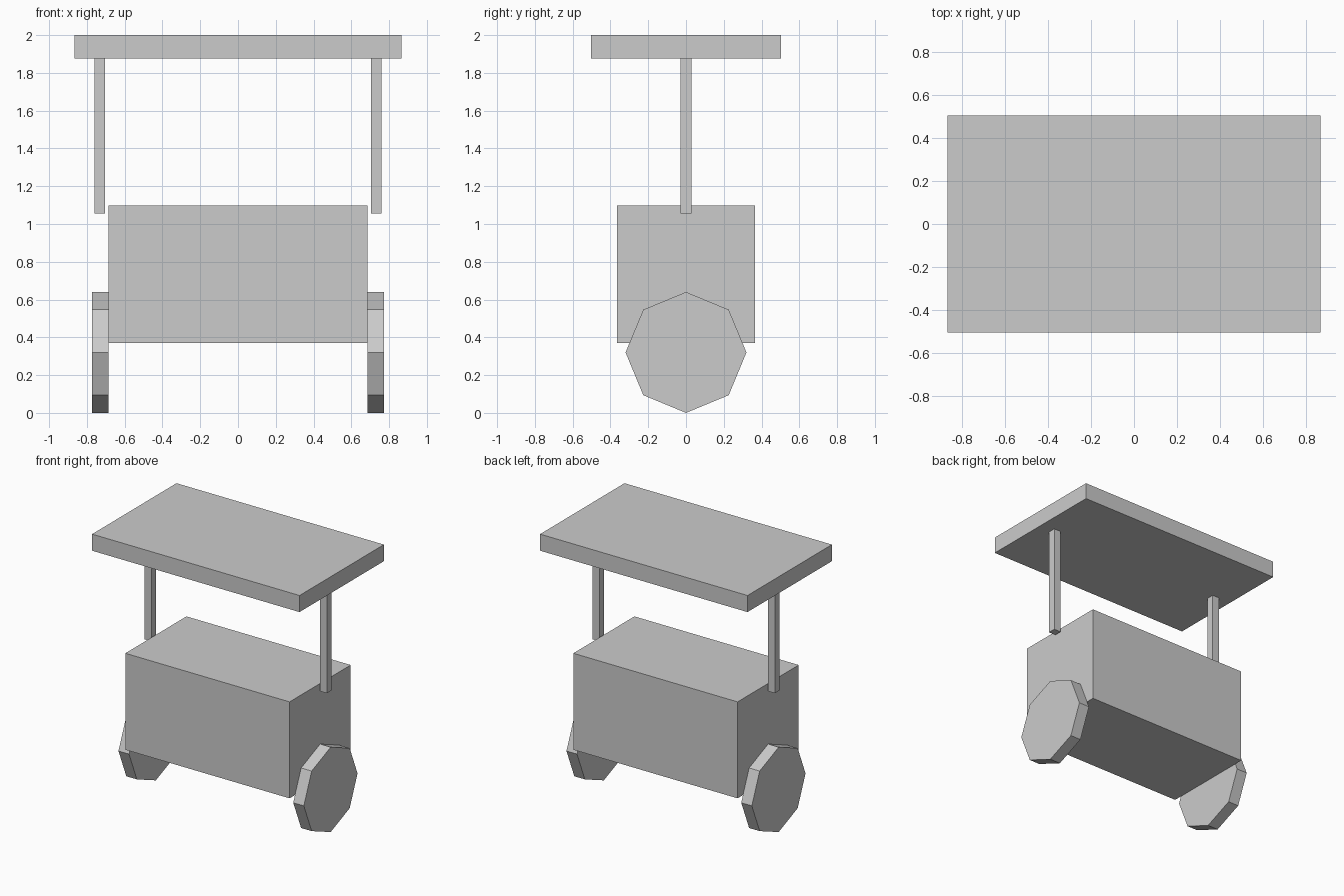
import bpy
from math import pi

cube = bpy.data.objects.get("Cube")
if cube:
    bpy.data.objects.remove(cube, do_unlink=True)

# One plain grey for the whole cart
grey = bpy.data.materials.new("plain_grey")
grey.use_nodes = True
colour = (0.6, 0.6, 0.6, 1)
grey.diffuse_color = colour
grey.node_tree.nodes["Principled BSDF"].inputs["Base Color"].default_value = colour


def finish(name):
    obj = bpy.context.object
    obj.name = name
    obj.data.name = name
    obj.data.materials.append(grey)
    bpy.ops.object.transform_apply(location=False, rotation=True, scale=True)


def box(name, x, width, depth, bottom, top):
    bpy.ops.mesh.primitive_cube_add(size=1, location=(x, 0, (bottom + top) / 2))
    bpy.context.object.scale = (width, depth, top - bottom)
    finish(name)


def wheel(name, x, radius, width):
    bpy.ops.mesh.primitive_cylinder_add(
        vertices=8, radius=radius, depth=width,
        location=(x, 0, radius), rotation=(0, pi / 2, 0))
    finish(name)


# Cart body and flat canopy
box("cart_body", 0, 1.37, 0.728, 0.37, 1.097)
box("canopy", 0, 1.73, 1.005, 1.875, 2.0)

# Canopy posts and octagonal wheels on both sides
for side, sign in (("left", 1), ("right", -1)):
    box(side + "_post", sign * 0.732, 0.058, 0.058, 1.055, 1.875)
    wheel(side + "_wheel", sign * 0.729, 0.32, 0.088)
